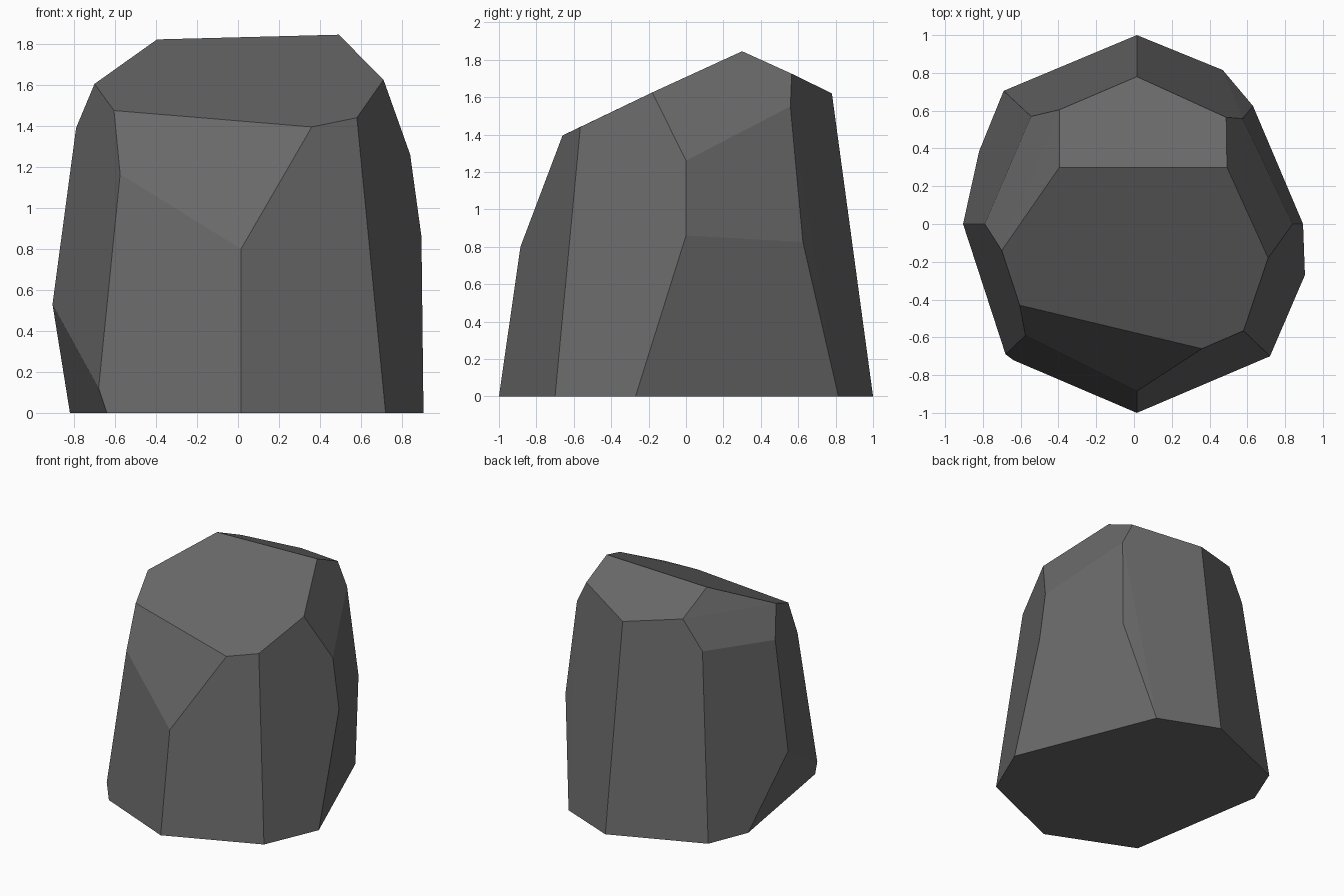
import bpy, bmesh, math

# Corners of the chipped boulder, grouped by level
ground = [(0.015, 1.0), (0.47, 0.815), (0.905, -0.27), (0.72, -0.70),
          (0.015, -1.0), (-0.64, -0.72), (-0.82, 0.385), (-0.69, 0.705)]
waist = [(-0.68, -0.69, 0.12), (-0.905, 0.0, 0.53), (0.015, -0.885, 0.80),
         (0.63, 0.625, 0.825), (0.895, 0.0, 0.86)]
shoulder = [(-0.575, -0.59, 1.165), (0.84, 0.0, 1.26), (-0.79, 0.0, 1.39),
            (-0.545, 0.57, 1.45), (0.575, 0.558, 1.55), (0.015, 0.78, 1.62),
            (-0.395, 0.605, 1.683), (0.488, 0.565, 1.725)]
crown = [(0.36, -0.66, 1.395), (0.58, -0.565, 1.44), (-0.605, -0.43, 1.475),
         (-0.70, -0.14, 1.605), (0.71, -0.18, 1.625), (-0.395, 0.30, 1.822),
         (0.492, 0.30, 1.845)]

# Wrap the corners in a convex shell and merge coplanar triangles
bm = bmesh.new()
for co in [(x, y, 0.0) for x, y in ground] + waist + shoulder + crown:
    bm.verts.new(co)
bmesh.ops.convex_hull(bm, input=bm.verts[:])
bmesh.ops.dissolve_limit(bm, angle_limit=math.radians(4),
                         verts=bm.verts[:], edges=bm.edges[:])
bmesh.ops.recalc_face_normals(bm, faces=bm.faces[:])
mesh = bpy.data.meshes.new("boulder")
bm.to_mesh(mesh)
bm.free()

# Dark grey stone
stone = bpy.data.materials.new("dark grey stone")
stone.diffuse_color = (0.14, 0.14, 0.14, 1.0)
mesh.materials.append(stone)
boulder = bpy.data.objects.new("boulder", mesh)
bpy.context.collection.objects.link(boulder)
